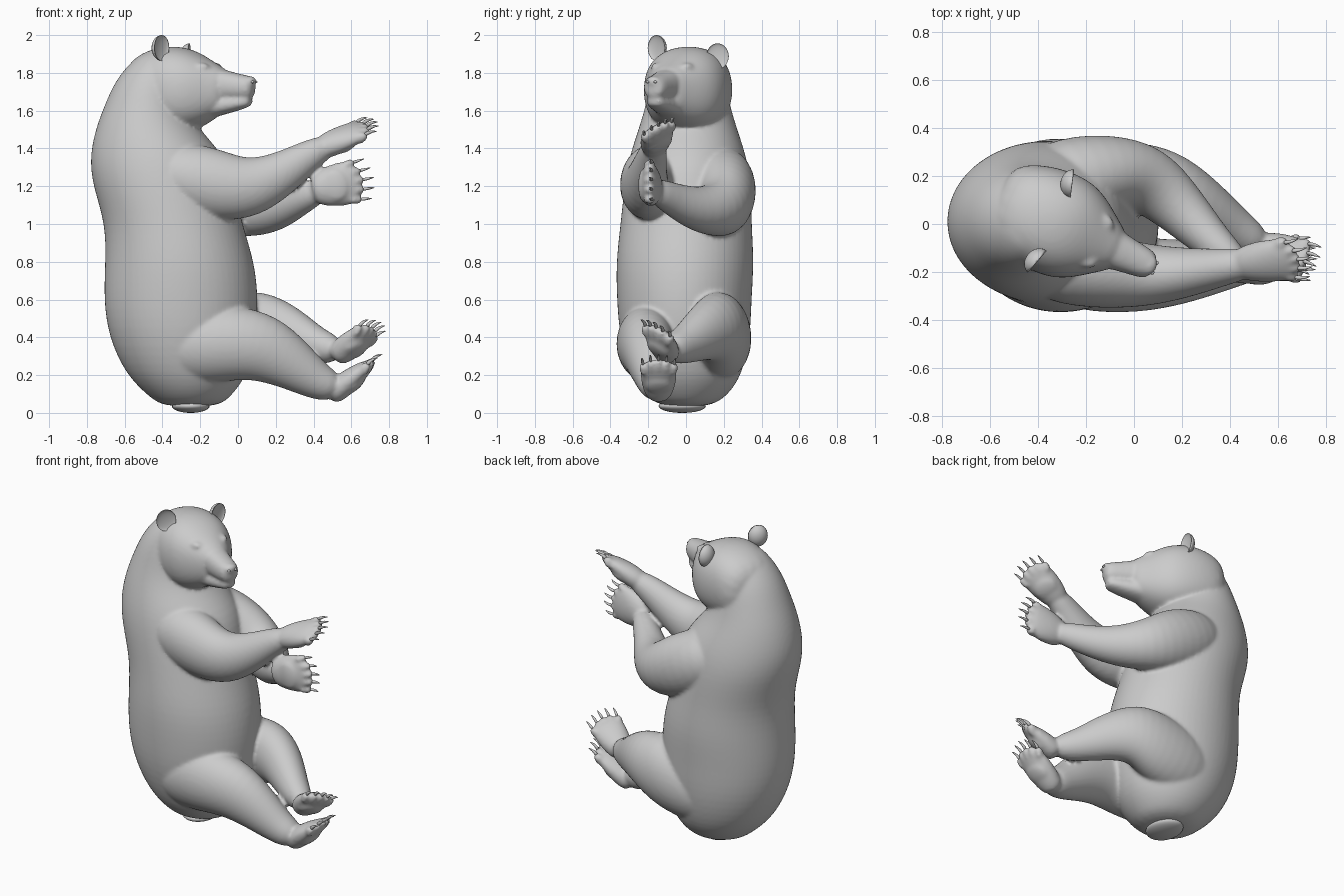
import bpy, bmesh, math
from mathutils import Vector

cube = bpy.data.objects.get("Cube")
if cube:
    bpy.data.objects.remove(cube, do_unlink=True)

X, Y, Z = Vector((1, 0, 0)), Vector((0, 1, 0)), Vector((0, 0, 1))
skin_parts = []


def finish(name, bm):
    bmesh.ops.recalc_face_normals(bm, faces=bm.faces)
    mesh = bpy.data.meshes.new(name)
    bm.to_mesh(mesh)
    bm.free()
    mesh.shade_smooth()
    obj = bpy.data.objects.new(name, mesh)
    bpy.context.collection.objects.link(obj)
    return obj


def squared(q, power):
    return math.copysign(abs(q) ** power, q)


def loft(name, rings, up=Z, axis=None, sides=16, skin=True, power=1.0):
    """Skin elliptical rings (centre, half width, half height) along a path."""
    bm = bmesh.new()
    centres = [Vector(r[0]) for r in rings]
    loops = []
    for i, (c, (_, rw, rh)) in enumerate(zip(centres, rings)):
        t = axis or (centres[min(i + 1, len(rings) - 1)] - centres[max(i - 1, 0)])
        side = t.cross(up).normalized()
        top = side.cross(t).normalized()
        loops.append([bm.verts.new(c + side * rw * squared(math.cos(a), power)
                                   + top * rh * squared(math.sin(a), power))
                      for a in (2 * math.pi * k / sides for k in range(sides))])
    for a, b in zip(loops, loops[1:]):
        for k in range(sides):
            n = (k + 1) % sides
            bm.faces.new((a[k], a[n], b[n], b[k]))
    bm.faces.new(loops[0])
    bm.faces.new(loops[-1])
    obj = finish(name, bm)
    obj.modifiers.new("round", "SUBSURF").levels = 2
    if skin:
        skin_parts.append(obj)
    return obj


def ball(name, centre, radii, axes=(X, Y, Z), skin=True, cup=False):
    """Ellipsoid on given axes; a cup has its front folded inward."""
    bm = bmesh.new()
    bmesh.ops.create_uvsphere(bm, u_segments=24, v_segments=16, radius=1)
    for v in bm.verts:
        if cup and v.co.x > 0:
            v.co.x *= -0.3
        v.co = Vector(centre) + sum((a * r * q for a, r, q in zip(axes, radii, v.co)), Vector())
    obj = finish(name, bm)
    if skin:
        skin_parts.append(obj)
    return obj


def limb(name, points):
    return loft(name, [((x, y, z), rw, rh) for x, y, z, rw, rh in points])


def paw(name, start, forward, across, length, wide):
    """Slab paw with toes, pads and curved claws."""
    d = Vector(forward).normalized()
    n = d.cross(Vector(across)).normalized()
    w = n.cross(d)
    p = Vector(start)
    loft(name, [(p + d * length * t, wide * a, b) for t, a, b in
                ((-.15, .6, .05), (.1, .85, .066), (.45, 1.02, .062), (.8, 1.05, .046), (1.03, .85, .026))], up=n)
    ball(name + "_heel_pad", p + d * length * .45 - n * .04, (.07, wide * .75, .025), (d, w, n))
    for i in range(-2, 3):
        reach = length * (1 - .035 * i * i)
        toe = p + d * reach + w * wide * .42 * i
        out = (d + w * .06 * i).normalized()
        ball(f"{name}_toe", toe, (.034, .023, .027), (out, w, n))
        ball(f"{name}_toe_pad", toe - n * .018 - d * .01, (.02, .018, .016), (d, w, n))
        tip = toe + out * .018 + n * .006
        loft(f"{name}_claw_{i + 3}", [(tip, .011, .014), (tip + out * .03 + n * .006, .008, .010),
                                     (tip + out * .055, .005, .006), (tip + out * .07 - n * .008, .001, .001)],
             up=n, sides=8, skin=False).modifiers["round"].levels = 1


# Torso and neck: height, back x, front x, middle y, half width
torso = [(.03, -.40, -.10, 0, .13), (.09, -.48, -.03, 0, .225), (.2, -.60, .06, 0, .305),
         (.4, -.695, .105, -.005, .355), (.6, -.722, .118, -.01, .365), (.8, -.712, .098, -.005, .375),
         (1.0, -.71, .03, 0, .355), (1.2, -.778, -.01, .01, .345), (1.35, -.795, -.05, .01, .32),
         (1.5, -.762, -.2, .01, .268), (1.62, -.715, -.26, .01, .23), (1.76, -.655, -.26, .01, .2),
         (1.87, -.56, -.28, .01, .15), (1.92, -.48, -.32, .01, .09)]
loft("torso", [(((b + f) / 2, y, z), hw, (f - b) / 2) for z, b, f, y, hw in torso], up=X, axis=Z)

# Head, turned toward the right paw
face = Vector((.91, -.41, 0)).normalized()
lat = Z.cross(face)
head_at = Vector((-.33, .005, 0))


def on_head(s, side, z):
    return head_at + face * s + lat * side + Z * z


def head_loft(name, rows):
    loft(name, [(on_head(s, 0, (hi + lo) / 2), hw, (hi - lo) / 2) for s, hi, lo, hw in rows],
         axis=face, power=.85)


head_loft("skull", [(-.28, 1.85, 1.55, .14), (-.14, 1.935, 1.50, .21), (0, 1.95, 1.475, .23),
                    (.1, 1.925, 1.49, .215), (.18, 1.88, 1.53, .168), (.25, 1.84, 1.575, .112),
                    (.3, 1.815, 1.62, .08)])
head_loft("muzzle", [(.14, 1.85, 1.64, .10), (.26, 1.825, 1.65, .088), (.35, 1.80, 1.655, .072),
                     (.42, 1.787, 1.66, .065), (.455, 1.775, 1.672, .045)])
head_loft("jaw", [(.1, 1.68, 1.52, .13), (.22, 1.68, 1.565, .088), (.33, 1.68, 1.59, .066),
                  (.41, 1.675, 1.615, .054), (.44, 1.67, 1.63, .034)])
ball("nose", on_head(.438, 0, 1.755), (.026, .042, .028), (face, lat, Z))

for label, s in (("left", 1), ("right", -1)):
    ball(label + "_brow", on_head(.185, .085 * s, 1.832), (.045, .035, .022), (face, lat, Z))
    ball(label + "_eye", on_head(.216, .086 * s, 1.806), (.014, .018, .012), (face, lat, Z), skin=False)
    ball(label + "_nostril", on_head(.456, .022 * s, 1.752), (.008, .009, .007), (face, lat, Z), skin=False)
    tilt = (face + lat * .3 * s).normalized()
    ball(label + "_ear", on_head(0, .178 * s, 1.91 - .022 * s), (.05, .06, .068),
         (tilt, Z.cross(tilt), Z), skin=False, cup=True)

# Arms
limb("right_arm", [(-.48, -.07, 1.3, .14, .12), (-.32, -.155, 1.25, .19, .2), (-.1, -.205, 1.2, .155, .195),
                   (.08, -.215, 1.185, .13, .162), (.25, -.2, 1.275, .1, .115), (.4, -.175, 1.38, .075, .08),
                   (.5, -.16, 1.425, .06, .055)])
limb("left_arm", [(-.48, .07, 1.3, .14, .12), (-.32, .17, 1.25, .2, .2), (-.1, .222, 1.15, .165, .2),
                  (.06, .195, 1.075, .15, .16), (.2, .06, 1.07, .115, .12), (.34, -.09, 1.14, .08, .085),
                  (.46, -.18, 1.19, .055, .065)])
paw("right_hand", (.45, -.165, 1.405), (.85, .08, .4), (0, .85, .5), .235, .095)
paw("left_hand", (.42, -.185, 1.185), (.97, -.03, .2), (.2, 0, -.97), .22, .115)

# Legs
limb("right_leg", [(-.45, -.08, .36, .16, .15), (-.25, -.175, .36, .195, .225), (-.02, -.215, .375, .165, .205),
                   (.15, -.205, .345, .145, .185), (.3, -.185, .25, .12, .138), (.43, -.165, .16, .095, .1),
                   (.53, -.15, .125, .08, .075)])
limb("left_leg", [(-.45, .08, .36, .15, .15), (-.25, .165, .36, .19, .225), (-.02, .185, .415, .17, .225),
                  (.14, .17, .465, .15, .195), (.28, .085, .42, .12, .145), (.42, -.02, .35, .09, .098),
                  (.54, -.10, .33, .07, .07)])
paw("right_foot", (.505, -.145, .105), (.75, 0, .6), (0, 1, 0), .245, .095)
paw("left_foot", (.53, -.10, .31), (.75, -.25, .56), (.5, .8, -.35), .21, .095)

# Fuse all flesh parts into one smooth skin
bpy.ops.object.select_all(action="DESELECT")
for obj in skin_parts:
    obj.select_set(True)
bpy.context.view_layer.objects.active = skin_parts[0]
bpy.ops.object.convert(target="MESH")
bpy.ops.object.join()
body = bpy.context.view_layer.objects.active
body.name = "body"
remesh = body.modifiers.new("fuse", "REMESH")
remesh.mode = "VOXEL"
remesh.voxel_size = .011
remesh.use_smooth_shade = True
soften = body.modifiers.new("soften", "SMOOTH")
soften.factor = .5
soften.iterations = 6

# Stubby tail under the rump
ball("tail", (-.25, -.02, .036), (.1, .125, .036), skin=False)
